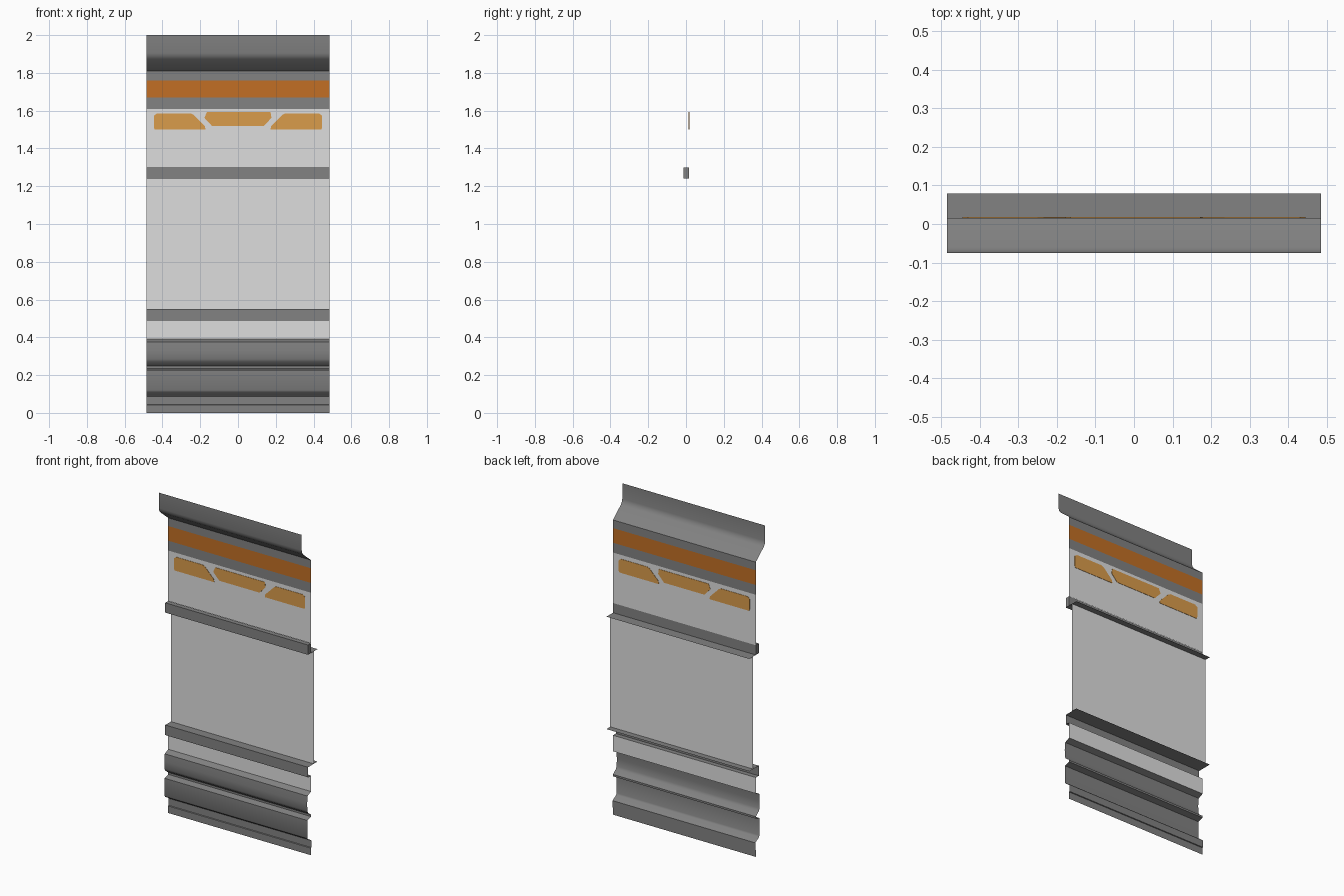
import bpy, bmesh, math

if "Cube" in bpy.data.objects:
    bpy.data.objects.remove(bpy.data.objects["Cube"])

HW = 0.485      # half width of the whole panel
WALL = 0.016    # depth of the main wall sheet


def material(name, rgb):
    m = bpy.data.materials.new(name)
    lin = [(c / 255 / 12.92) if c < 11 else ((c / 255 + 0.055) / 1.055) ** 2.4 for c in rgb]
    m.diffuse_color = (*lin, 1)
    m.use_nodes = True
    m.node_tree.nodes["Principled BSDF"].inputs["Base Color"].default_value = m.diffuse_color
    return m


GREY = material("dark_grey", (130, 130, 130))
LIGHT = material("light_grey", (222, 222, 222))
ORANGE = material("deep_orange", (194, 111, 37))
AMBER = material("amber", (218, 156, 75))


def finish(name, bm, mat, smooth=False):
    me = bpy.data.meshes.new(name)
    bm.to_mesh(me)
    bm.free()
    me.materials.append(mat)
    ob = bpy.data.objects.new(name, me)
    bpy.context.collection.objects.link(ob)
    if smooth:
        bpy.ops.object.select_all(action='DESELECT')
        ob.select_set(True)
        bpy.context.view_layer.objects.active = ob
        bpy.ops.object.shade_smooth_by_angle(angle=math.radians(35))
    return ob


def sheet(name, profile, mat, smooth=False):
    """Sweep a (y, z) profile, listed top to bottom, across the width."""
    bm = bmesh.new()
    rows = [(bm.verts.new((-HW, y, z)), bm.verts.new((HW, y, z))) for y, z in profile]
    for (a, b), (c, d) in zip(rows, rows[1:]):
        bm.faces.new((a, c, d, b))
    return finish(name, bm, mat, smooth)


def plate(name, outline, mat, thick=0.004):
    """Thin plate with an (x, z) outline, showing on both sides of the wall."""
    bm = bmesh.new()
    f = bm.faces.new([bm.verts.new((x, WALL - thick / 2, z)) for x, z in outline])
    ext = bmesh.ops.extrude_face_region(bm, geom=[f])["geom"]
    bmesh.ops.translate(bm, vec=(0, thick, 0),
                        verts=[v for v in ext if isinstance(v, bmesh.types.BMVert)])
    bmesh.ops.recalc_face_normals(bm, faces=bm.faces)
    return finish(name, bm, mat)


# Top edge curling forward, then the upper wall bands
sheet("top_cornice", [(-.075, 2), (-.075, 1.905), (-.071, 1.888), (-.06, 1.873),
                      (WALL, 1.81)], GREY, True)
sheet("upper_band", [(WALL, 1.81), (WALL, 1.76)], GREY)
sheet("orange_stripe", [(WALL, 1.76), (WALL, 1.67)], ORANGE)
sheet("lower_band", [(WALL, 1.67), (WALL, 1.61)], GREY)
sheet("upper_wall", [(WALL, 1.61), (WALL, 1.30)], LIGHT)

# Painted amber patches
side = [(.19, 1.5), (.44, 1.5), (.445, 1.51), (.445, 1.573), (.43, 1.585),
        (.25, 1.585), (.235, 1.578), (.175, 1.517), (.172, 1.5)]
for s, label in ((-1, "left"), (1, "right")):
    plate("amber_patch_" + label, [(s * x, z) for x, z in side], AMBER)
plate("amber_patch_centre", [(-.165, 1.592), (.172, 1.592), (.177, 1.562),
                             (.137, 1.518), (-.137, 1.518), (-.178, 1.562)], AMBER)

# Header: closed bar with a ledge running backwards
bm = bmesh.new()
bmesh.ops.create_cube(bm, size=1)
for v in bm.verts:
    v.co = (v.co.x * 2 * HW, v.co.y * 0.028 + 0.001, v.co.z * 0.06 + 1.27)
finish("header_bar", bm, GREY)
sheet("header_ledge", [(.079, 1.24), (.015, 1.24)], GREY)

# Recessed middle panel
sheet("middle_panel", [(.042, 1.24), (.042, .55)], LIGHT)

# Sill with a ledge, front lip and underside
sheet("sill", [(.079, .55), (-.013, .55), (-.013, .488), (WALL, .488)], GREY)
sheet("lower_wall", [(WALL, .488), (WALL, .39)], LIGHT)

# Ribbed skirt
sheet("ribbed_skirt", [(WALL, .39), (-.018, .375), (-.022, .33), (-.02, .285), (-.013, .27),
                       (WALL, .248), (WALL, .236), (-.02, .226), (-.02, .12), (-.015, .11),
                       (WALL, .092), (WALL + .003, .088), (WALL + .003, .045),
                       (WALL - .002, .043), (WALL - .002, 0)], GREY, True)
